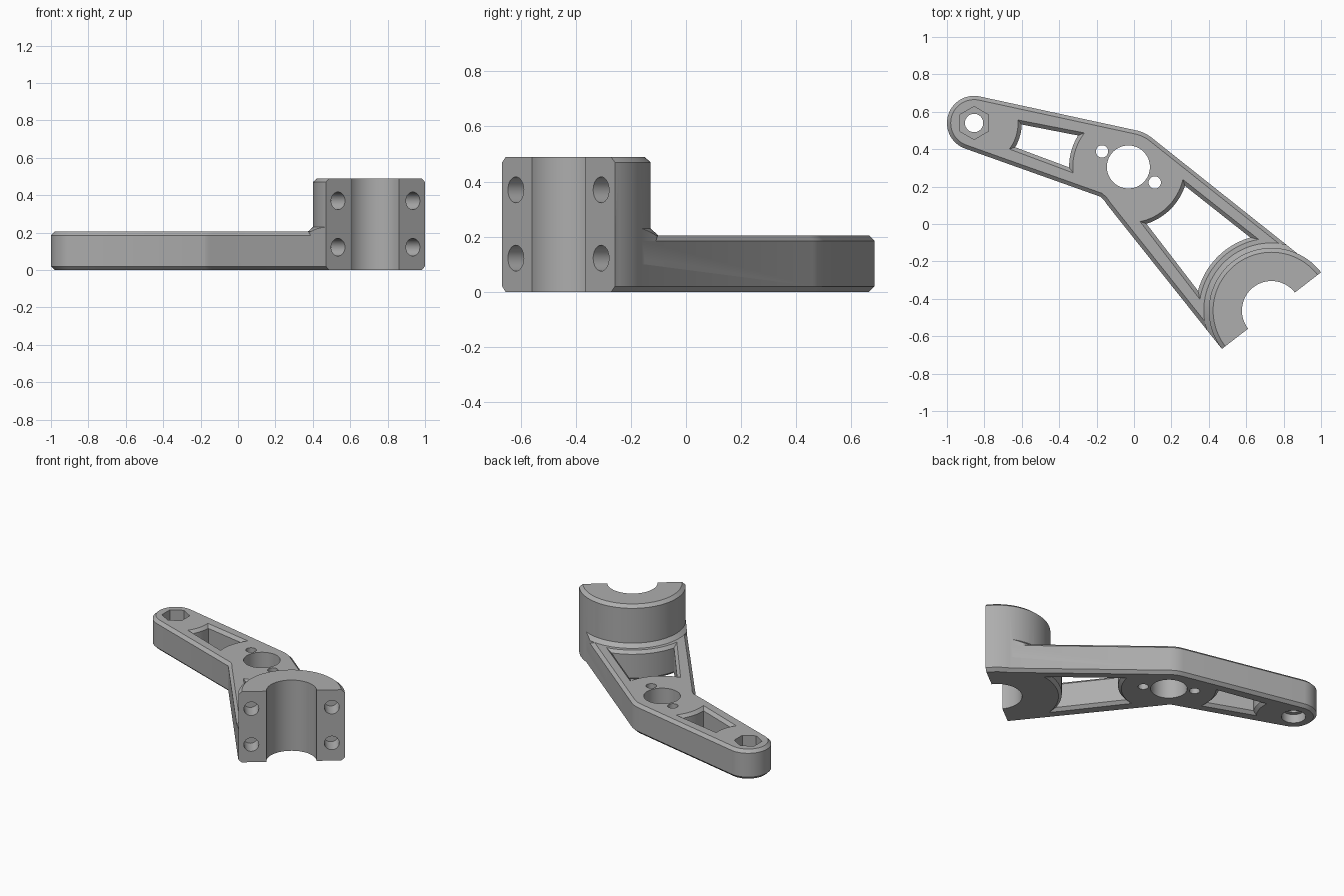
import bpy, bmesh
from math import radians, cos, sin, pi, atan2, sqrt
from mathutils import Vector, Matrix

cube = bpy.data.objects.get("Cube")
if cube:
    bpy.data.objects.remove(cube, do_unlink=True)

END = Vector((-0.855, 0.54))      # bolt end of the arm
HUB = Vector((-0.03, 0.305))      # middle hub
CLAMP = Vector((0.735, -0.463))   # clamp axis
ANGLE = radians(37.7)
U = Vector((cos(ANGLE), sin(ANGLE)))     # along the split face
N = Vector((sin(ANGLE), -cos(ANGLE)))    # out of the split face
ARM_H, CLAMP_H, CH = 0.205, 0.49, 0.02
CLAMP_R = 0.335


def arc(c, r, a0, a1, n):
    return [c + r * Vector((cos(a0 + (a1 - a0) * i / n), sin(a0 + (a1 - a0) * i / n)))
            for i in range(n + 1)]


def circle(c, r, n=64):
    return arc(c, r, 0, 2 * pi, n)[:-1]


def loft(name, levels, matrix=None):
    """Skin a stack of (z, outline) levels into a closed solid."""
    bm = bmesh.new()
    rings = [[bm.verts.new((p.x, p.y, z)) for p in pts] for z, pts in levels]
    n = len(rings[0])
    for a, b in zip(rings, rings[1:]):
        for i in range(n):
            j = (i + 1) % n
            bm.faces.new((a[i], a[j], b[j], b[i]))
    bm.faces.new(rings[0][::-1])
    bm.faces.new(rings[-1])
    bmesh.ops.recalc_face_normals(bm, faces=bm.faces)
    if matrix:
        bm.transform(matrix)
    mesh = bpy.data.meshes.new(name)
    bm.to_mesh(mesh)
    bm.free()
    ob = bpy.data.objects.new(name, mesh)
    bpy.context.collection.objects.link(ob)
    return ob


def combine(target, tool, operation):
    """Apply a boolean and throw the tool away."""
    mod = target.modifiers.new("cut", 'BOOLEAN')
    mod.operation, mod.solver, mod.object = operation, 'EXACT', tool
    bpy.context.view_layer.objects.active = target
    bpy.ops.object.modifier_apply(modifier=mod.name)
    bpy.data.objects.remove(tool, do_unlink=True)


def inset(pts, d):
    """Move a counter-clockwise outline inwards by d with mitred corners."""
    out = []
    for i, p in enumerate(pts):
        e0 = (p - pts[i - 1]).normalized()
        e1 = (pts[(i + 1) % len(pts)] - p).normalized()
        n0, n1 = Vector((-e0.y, e0.x)), Vector((-e1.y, e1.x))
        out.append(p + (n0 + n1) * d / (1 + n0.dot(n1)))
    return out


def hit(p, q, c, r, far):
    """Where the line p-q crosses a circle."""
    d = (q - p).normalized()
    b = (p - c).dot(d)
    root = sqrt(b * b - (p - c).length_squared + r * r)
    return p + d * (-b + (root if far else -root))


def sweep(c, p, q, n=20):
    a0 = atan2(p.y - c.y, p.x - c.x)
    a1 = atan2(q.y - c.y, q.x - c.x)
    return arc(c, (p - c).length, a0, a0 + (a1 - a0 + pi) % (2 * pi) - pi, n)


def window(c1, r1, c2, r2, upper, lower, d):
    """Opening between two round bosses and two struts, shrunk by d."""
    sides = []
    for (p, q), s in ((upper, 1), (lower, -1)):
        p, q = Vector(p), Vector(q)
        e = (q - p).normalized()
        off = Vector((e.y, -e.x)) * s * d
        sides.append((hit(p + off, q + off, c1, r1 + d, True),
                      hit(p + off, q + off, c2, r2 + d, False)))
    (a1, a2), (b1, b2) = sides
    return sweep(c1, a1, b1) + sweep(c2, b2, a2)


# Arm outline, running past the split face so it can be trimmed flush
corner = Vector((-0.145, 0.105))
left_tip, right_tip = CLAMP - U * CLAMP_R, CLAMP + U * CLAMP_R
hub_arc = arc(HUB, 0.2, radians(51), radians(78), 8)
left_tip += (left_tip - corner).normalized() * 0.1
right_tip += (right_tip - hub_arc[0]).normalized() * 0.1
outline = (arc(END, 0.145, radians(78), radians(250.7), 32)
           + [Vector((-0.18, 0.146)), Vector((-0.16, 0.127)), corner, left_tip, right_tip]
           + hub_arc)
small = inset(outline, CH)
bracket = loft("arm_with_half_clamp", [(0, small), (CH, outline),
                                       (ARM_H - CH, outline), (ARM_H, small)])

# Sloping collar at the foot of the clamp, kept inside the arm outline
collar = loft("collar", [(0.1, circle(CLAMP, 0.362, 96)), (ARM_H, circle(CLAMP, 0.362, 96)),
                         (0.23, circle(CLAMP, 0.334, 96))])
combine(collar, loft("collar_limit", [(0.05, outline), (0.3, outline)]), 'INTERSECT')
combine(bracket, collar, 'UNION')

# Clamp body with chamfered rims
wide, narrow = circle(CLAMP, CLAMP_R, 96), circle(CLAMP, CLAMP_R - 0.023, 96)
combine(bracket, loft("clamp_body", [(0, narrow), (CH, wide), (CLAMP_H - CH, wide),
                                     (CLAMP_H, narrow)]), 'UNION')

# Split face and bore
half = [CLAMP - U, CLAMP + N - U, CLAMP + N + U, CLAMP + U]
combine(bracket, loft("split_cut", [(-1, half), (1, half)]), 'DIFFERENCE')


def drill(c, r, z0, z1, n=48):
    combine(bracket, loft("drill", [(z0, circle(c, r, n)), (z1, circle(c, r, n))]), 'DIFFERENCE')


drill(CLAMP, 0.158, -1, 1, 64)

# Chamfered windows in the arm
openings = [
    (END, 0.235, HUB, 0.297, ((-0.62, 0.556), (-0.265, 0.487)), ((-0.665, 0.40), (-0.325, 0.273))),
    (HUB, 0.299, CLAMP, 0.387, ((0.265, 0.235), (0.67, -0.085)), ((0.03, 0.016), (0.35, -0.40))),
]
for spec in openings:
    top, core = window(*spec, 0), window(*spec, CH)
    over = window(*spec, -CH)
    combine(bracket, loft("window_cut", [(-CH, over), (CH, core), (ARM_H - CH, core),
                                         (ARM_H, top), (ARM_H + CH, over)]), 'DIFFERENCE')

# Hub bore and its two pin holes
drill(HUB, 0.115, -1, 1, 64)
for s in (-1, 1):
    drill(HUB + Vector((0.141, -0.083)) * s, 0.033, -1, 1, 32)

# Bolt hole with nut pocket above and round recess below
drill(END, 0.049, -1, 1)
drill(END, 0.077, -1, 0.06)
pocket = arc(END, 0.088, pi / 2, pi * 2.5, 6)[:-1]
combine(bracket, loft("nut_pocket", [(0.12, pocket), (1, pocket)]), 'DIFFERENCE')

# Four blind screw holes in the split face
inward = (-N).to_3d().to_track_quat('Z', 'Y').to_matrix().to_4x4()
ring = circle(Vector((0, 0)), 0.047, 32)
for s in (-1, 1):
    for z in (0.122, 0.37):
        spot = (CLAMP + U * 0.253 * s).to_3d() + Vector((0, 0, z))
        combine(bracket, loft("screw_hole", [(-0.1, ring), (0.12, ring)],
                              Matrix.Translation(spot) @ inward), 'DIFFERENCE')

# Grey finish
grey = bpy.data.materials.new("plain grey")
grey.use_nodes = True
colour = (0.42, 0.42, 0.42, 1)
grey.diffuse_color = colour
grey.node_tree.nodes["Principled BSDF"].inputs["Base Color"].default_value = colour
bracket.data.materials.clear()
bracket.data.materials.append(grey)
for face in bracket.data.polygons:
    face.material_index = 0
bpy.ops.object.select_all(action='DESELECT')
bracket.select_set(True)
bpy.context.view_layer.objects.active = bracket
bpy.ops.object.shade_smooth_by_angle(angle=radians(25))
